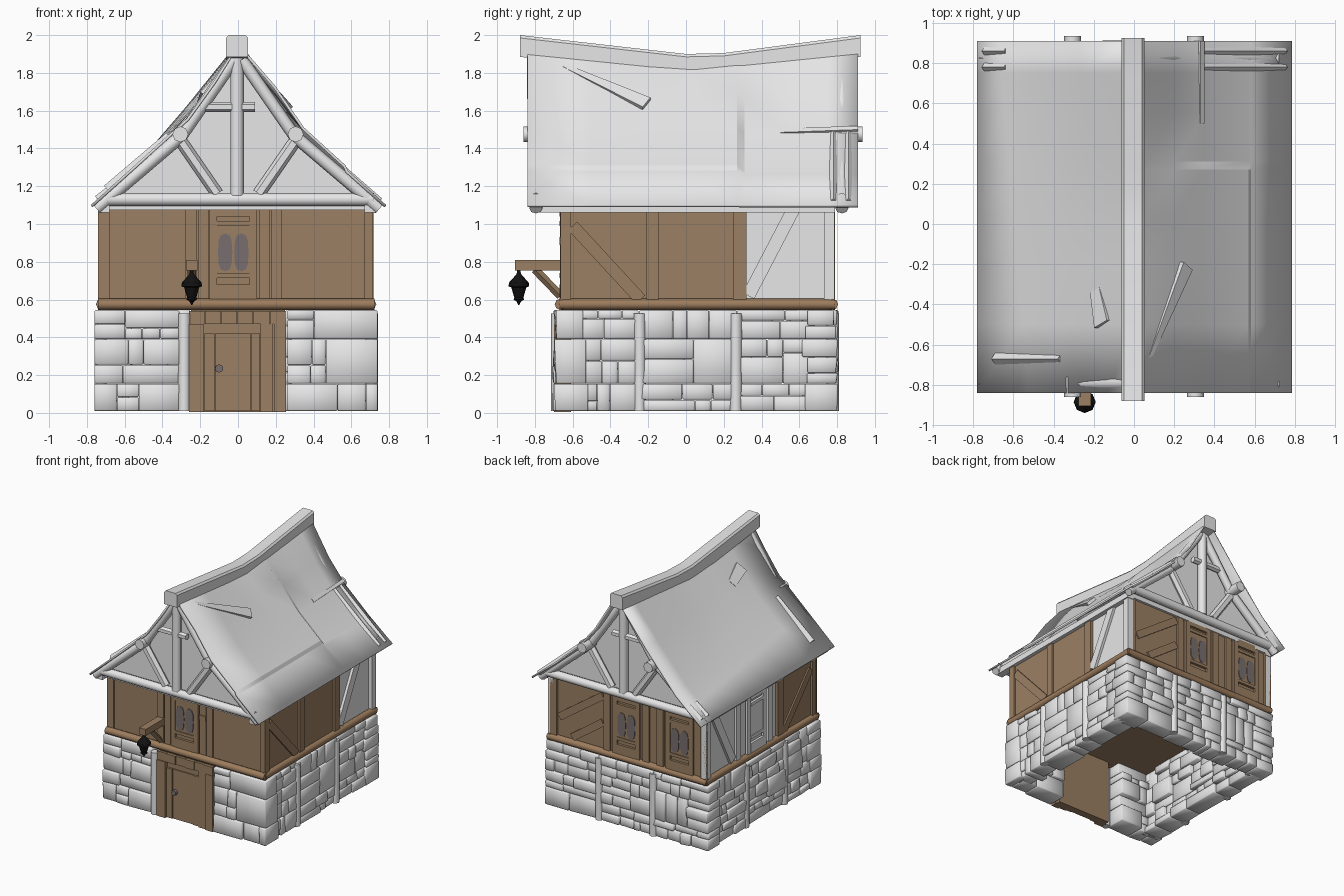
import bpy, bmesh, math, random
from mathutils import Vector

if "Cube" in bpy.data.objects:
    bpy.data.objects.remove(bpy.data.objects["Cube"])

random.seed(11)

def material(name, rgb):
    m = bpy.data.materials.new(name)
    m.diffuse_color = (*rgb, 1)
    m.use_nodes = True
    m.node_tree.nodes["Principled BSDF"].inputs["Base Color"].default_value = m.diffuse_color
    return m

WHITE = material("pale_plaster", (0.8, 0.8, 0.8))
WOOD = material("brown_wood", (0.33, 0.215, 0.125))
BEAM = material("warm_beam_wood", (0.34, 0.205, 0.11))
GLASS = material("purple_grey_glass", (0.19, 0.155, 0.16))
BLACK = material("black_iron", (0.006, 0.006, 0.006))

def finish(name, bm, mat, smooth=0):
    bmesh.ops.recalc_face_normals(bm, faces=bm.faces)
    me = bpy.data.meshes.new(name)
    bm.to_mesh(me)
    bm.free()
    me.materials.append(mat)
    ob = bpy.data.objects.new(name, me)
    bpy.context.collection.objects.link(ob)
    if smooth:
        bpy.ops.object.select_all(action='DESELECT')
        ob.select_set(True)
        bpy.context.view_layer.objects.active = ob
        bpy.ops.object.shade_smooth_by_angle(angle=math.radians(smooth))
    return ob

# wall faces: a runs along the wall, o points outwards
FACES = {"front": lambda a, z, o: (a, -0.65 - o, z), "back": lambda a, z, o: (a, 0.77 + o, z),
         "right": lambda a, z, o: (0.70 + o, a, z), "left": lambda a, z, o: (-0.72 - o, a, z)}

def loft(name, rings, mat, smooth=0):
    bm = bmesh.new()
    vs = [[bm.verts.new(p) for p in ring] for ring in rings]
    n = len(vs[0])
    for r, s in zip(vs, vs[1:]):
        for i in range(n):
            bm.faces.new((r[i], r[(i + 1) % n], s[(i + 1) % n], s[i]))
    bm.faces.new(vs[0])
    bm.faces.new(vs[-1])
    return finish(name, bm, mat, smooth)

def prism(name, face, pts, o0, o1, mat):
    return loft(name, [[FACES[face](a, z, o) for a, z in pts] for o in (o0, o1)], mat)

def board(name, face, a0, a1, z0, z1, o0=0, o1=0.015, mat=WOOD):
    return prism(name, face, [(a0, z0), (a1, z0), (a1, z1), (a0, z1)], o0, o1, mat)

def brace(name, face, p, q, w, o0=0, o1=0.012, mat=WOOD):
    p, q = Vector(p), Vector(q)
    d = (q - p).normalized() * w / 2
    n = Vector((-d.y, d.x))
    return prism(name, face, [p - n, q - n, q + n, p + n], o0, o1, mat)

def box(name, x0, x1, y0, y1, z0, z1, mat):
    return board(name, "front", x0, x1, z0, z1, -0.65 - y0, -0.65 - y1, mat)

def log(name, p, q, r, mat, sides=8, r2=None):
    p, q = Vector(p), Vector(q)
    bm = bmesh.new()
    bmesh.ops.create_cone(bm, cap_ends=True, segments=sides, radius1=r,
                          radius2=r if r2 is None else r2, depth=(q - p).length)
    bmesh.ops.rotate(bm, verts=bm.verts, matrix=(q - p).to_track_quat('Z', 'Y').to_matrix())
    bmesh.ops.translate(bm, verts=bm.verts, vec=(p + q) / 2)
    return finish(name, bm, mat, 50)

# stone base: irregular blocks from recursive splitting
def split(a0, a1, z0, z1):
    w, h = a1 - a0, z1 - z0
    if h > 0.24 or (h > 0.14 and random.random() < 0.35):
        t = z0 + h * random.uniform(0.3, 0.7)
        return split(a0, a1, z0, t) + split(a0, a1, t, z1)
    if w > 0.34 or (w > 0.17 and random.random() < 0.5):
        t = a0 + w * random.uniform(0.3, 0.7)
        return split(a0, t, z0, z1) + split(t, a1, z0, z1)
    return [(a0, a1, z0, z1)]

def stone_wall(face, spans, out):
    bm, f = bmesh.new(), FACES[face]
    courses = (0.01, 0.155, 0.39, 0.545)
    blocks = [b for s in spans for c in zip(courses, courses[1:]) for b in split(*s, *c)]
    for a0, a1, z0, z1 in blocks:
        o1, o0 = out - random.uniform(0, 0.02), out - random.uniform(0.15, 0.2)
        vs = {(i, j, k): bm.verts.new(f(a, z, o - k * random.uniform(0, .014)))
              for i, a in enumerate((a0 + .001, a1 - .001))
              for j, z in enumerate((z0 + .001, z1 - .001)) for k, o in enumerate((o0, o1))}
        for ax in range(3):
            for s in (0, 1):
                keys = [[u, v] for u, v in ((0, 0), (0, 1), (1, 1), (1, 0))]
                for key in keys:
                    key.insert(ax, s)
                bm.faces.new([vs[tuple(key)] for key in keys])
    bmesh.ops.recalc_face_normals(bm, faces=bm.faces)
    bmesh.ops.bevel(bm, geom=bm.edges[:], offset=0.006, segments=1, affect='EDGES')
    finish(face + "_stones", bm, WHITE, 50)

stone_wall("front", [(-0.76, -0.31), (0.26, 0.74)], 0.06)
stone_wall("back", [(-0.76, -0.25), (-0.25, 0.25), (0.25, 0.74)], 0.04)
for side in ("left", "right"):
    stone_wall(side, [(-0.6, -0.25), (-0.25, 0.27), (0.27, 0.68)], 0.04)

# round posts set into the stone walls
for i, (x, y) in enumerate([(-0.285, -0.682), (-0.25, 0.778), (0.25, 0.778), (0.708, -0.245),
                            (0.708, 0.265), (-0.728, -0.245), (-0.728, 0.265)]):
    log(f"stone_wall_post_{i}", (x, y, 0.01), (x, y, 0.525), 0.033, WHITE)

# door with frame and planks
board("door_backing", "front", -0.25, 0.25, 0.005, 0.545, -0.04, 0.02)
for i, (a0, a1) in enumerate([(-0.26, -0.18), (0.19, 0.255), (0.12, 0.185)]):
    board(f"door_jamb_{i}", "front", a0, a1, 0.005, 0.47, 0, 0.05 if i < 2 else 0.04)
for i in range(6):
    a = -0.26 + i * 0.0858
    board(f"door_lintel_{i}", "front", a, a + 0.083, 0.47, 0.54, 0, 0.04 + 0.006 * (i % 2))
for i, (a0, a1) in enumerate([(-0.177, -0.125), (-0.122, 0.065), (0.068, 0.117)]):
    board(f"door_plank_{i}", "front", a0, a1, 0.01, 0.42, 0, 0.037 - 0.007 * (i % 2))
log("door_knob", (-0.1, -0.68, 0.235), (-0.1, -0.705, 0.235), 0.022, GLASS)

# storey floor and sill logs
box("storey_floor", -0.7, 0.68, -0.64, 0.76, 0.545, 0.575, WOOD)
for y in (-0.665, 0.775):
    log("cross_sill", (-0.742, y, 0.575), (0.722, y, 0.575), 0.03, BEAM)
for x in (0.702, -0.722):
    log("side_sill", (x, -0.67, 0.575), (x, 0.79, 0.575), 0.03, BEAM)

# upper storey wall panels
board("front_wall", "front", -0.72, 0.70, 0.57, 1.1, -0.03, 0)
board("back_wall", "back", -0.72, 0.70, 0.57, 1.1, -0.03, 0)
for side, a in (("right", 0.32), ("left", -0.16)):
    board(side + "_wall_wood", side, -0.65, a, 0.57, 1.1, -0.03, 0)
    board(side + "_wall_plaster", side, a, 0.77, 0.57, 1.1, -0.03, -0.01, WHITE)
    board(side + "_corner_post", side, 0.73, 0.785, 0.6, 1.1, -0.03, 0.02, WHITE)

# wall studs and braces
STUDS = {"front": [(-0.74, -0.68), (-0.28, -0.22), (-0.21, -0.155), (0.11, 0.17), (0.175, 0.23), (0.67, 0.715)],
         "back": [(-0.74, -0.68), (-0.34, -0.28), (-0.21, -0.15), (0.15, 0.21), (0.64, 0.70)],
         "right": [(-0.665, -0.61), (-0.21, -0.145), (0.25, 0.32)],
         "left": [(-0.665, -0.61), (-0.24, -0.16)]}
for face, spans in STUDS.items():
    for i, (a0, a1) in enumerate(spans):
        board(f"{face}_stud_{i}", face, a0, a1, 0.59, 1.1)
board("front_crosspiece", "front", 0.11, 0.17, 0.89, 0.93, 0, 0.02)
for side, x in (("right", 0.33), ("left", 0.42)):
    brace(side + "_brace", side, (-0.6, 0.99), (-0.24, 0.6), 0.065)
    brace(side + "_pale_brace", side, (x, 0.62), (x + 0.24, 1.08), 0.07, -0.02, 0.012, WHITE)
brace("back_brace_upper", "back", (0.62, 0.76), (0.22, 1.04), 0.06)
brace("back_brace_lower", "back", (0.5, 0.62), (0.22, 0.82), 0.06)
for i, a in enumerate((-0.1, 0.32)):
    board(f"left_pale_stud_{i}", "left", a, a + 0.06, 0.6, 1.1, -0.02, 0.012, WHITE)

# windows: frame, rounded panes and infill boards
def window(face, c, mat=WOOD):
    board(face + "_window_panel", face, c - 0.085, c + 0.085, 0.74, 0.99, 0, 0.012, mat)
    for s in (-1, 1):
        m = c + s * 0.105
        board(face + "_window_side", face, m - 0.02, m + 0.02, 0.6, 1.09, 0, 0.018, mat)
        pts = [(c + s * 0.043 + 0.038 * math.copysign(abs(math.cos(t)) ** 0.7, math.cos(t)),
                0.85 + 0.1 * math.copysign(abs(math.sin(t)) ** 0.7, math.sin(t)))
               for t in (k * math.tau / 12 for k in range(12))]
        if mat is WOOD:
            prism(face + "_window_pane", face, pts, 0.01, 0.017, GLASS)
    for z0, z1 in ((0.6, 0.68), (0.715, 0.74), (0.99, 1.015), (1.04, 1.1)):
        board(face + "_window_board", face, c - 0.085, c + 0.085, z0, z1, 0, 0.02, mat)

for face, c, mat in (("front", -0.025, WOOD), ("back", 0, WOOD), ("back", -0.49, WOOD), ("left", 0.12, WHITE)):
    window(face, c, mat)

# lantern on a bracket
box("lantern_arm", -0.275, -0.215, -0.905, -0.64, 0.755, 0.81, WOOD)
log("lantern_arm_brace", (-0.245, -0.8, 0.76), (-0.245, -0.665, 0.62), 0.022, WOOD, 4)
LANTERN = [(0.755, 0.008), (0.735, 0.012), (0.72, 0.025), (0.69, 0.052), (0.67, 0.055),
           (0.665, 0.04), (0.61, 0.024), (0.6, 0.028), (0.59, 0.012), (0.57, 0.002)]
for (z0, r0), (z1, r1) in zip(LANTERN, LANTERN[1:]):
    log("lantern_part", (-0.245, -0.885, z0), (-0.245, -0.885, z1), r0, BLACK, 8, r1)

# attic floor and eave plates
box("attic_floor", -0.7, 0.69, -0.78, 0.79, 1.075, 1.1, WHITE)
for x in (0.70, -0.71):
    box("eave_plate", x - 0.03, x + 0.03, -0.81, 0.79, 1.06, 1.11, WHITE)

# gable panels and timber frames at both ends
for face, base, tip in (("front", 0.11, 0.21), ("back", 0.02, 0.165)):
    F = FACES[face]
    prism(face + "_gable_panel", face, [(-0.72, 1.1), (0.71, 1.1), (0.31, 1.46), (0, 1.86), (-0.31, 1.46)],
          base - 0.02, base, WHITE)
    o = base + 0.035
    log(face + "_tie_beam", F(-0.7, 1.13, o), F(0.72, 1.13, o), 0.035, WHITE)
    log(face + "_king_post", F(-0.005, 1.15, o), F(-0.005, 1.89, o), 0.036, WHITE)
    log(face + "_collar", F(-0.2, 1.62, o), F(0.09, 1.62, o), 0.026, WHITE, 6)
    for s in (-1, 1):
        log(face + "_lower_rafter", F(s * 0.75, 1.082, o), F(s * 0.3, 1.465, o), 0.034, WHITE)
        log(face + "_upper_rafter", F(s * 0.3, 1.465, o), F(s * 0.02, 1.87, o), 0.033, WHITE)
        log(face + "_gable_brace", F(s * 0.31, 1.45, o - .01), F(s * 0.11, 1.16, o - .01), 0.033, WHITE, 6)
        log(face + "_purlin_end", F(s * 0.305, 1.475, base), F(s * 0.305, 1.475, tip), 0.042, WHITE)

# sagging roof: one profile per row, left crease drifting outwards, raised sheet at right front
bm, rows = bmesh.new(), []
for y in (-0.84, -0.5, -0.2, 0.04, 0.27, 0.31, 0.55, 0.75, 0.91):
    R, t = 1.87 + 0.085 * abs(y) / 0.84, (y + 0.84) / 1.75
    c, zc = 0.27 + 0.28 * t, 1.56 - 0.26 * t
    prof = [(-0.78, 1.1), (-(c + 0.78) / 2, (zc + 1.1) / 2), (-c, zc), (-c / 2, (R + zc) / 2 - 0.01), (0, R)]
    if y < 0.3:
        prof += [(0.06, R - 0.065), (0.2, R * 0.6 + 0.555), (0.35, 1.51), (0.57, 1.31), (0.582, 1.282)]
    else:
        prof += [(0.06, R - 0.07), (0.2, 1.66), (0.35, 1.475), (0.57, 1.275), (0.582, 1.265)]
    rows.append([bm.verts.new((x, y, z)) for x, z in prof + [(0.785, 1.1)]])
for r, s in zip(rows, rows[1:]):
    for i in range(len(r) - 1):
        bm.faces.new((r[i], r[i + 1], s[i + 1], s[i]))
mod = finish("roof", bm, WHITE, 20).modifiers.new("thickness", 'SOLIDIFY')
mod.thickness, mod.offset = 0.015, -1

# ridge beam following the sag
SECTION = [(-0.058, -0.115), (0.058, -0.115), (0.058, -0.015), (0.045, 0), (-0.045, 0), (-0.058, -0.015)]
loft("ridge_beam", [[(x - 0.005, y, z + d) for x, d in SECTION]
                    for y, z in ((-0.88, 2.0), (0.0, 1.9), (0.2, 1.905), (0.925, 2.0))], WHITE, 40)

# frame timbers breaking through the roof skin
log("right_roof_strut", (0.06, -0.7, 1.86), (0.24, -0.21, 1.62), 0.012, WHITE, 4, 0.055)
log("left_roof_strut", (-0.13, -0.5, 1.7), (-0.17, -0.33, 1.64), 0.07, WHITE, 4, 0.05)
for y in (0.78, 0.86):
    log("exposed_rafter", (0.33, y, 1.485), (0.75, y, 1.12), 0.02, WHITE, 4)
    log("exposed_left_stub", (-0.63, y, 1.21), (-0.74, y, 1.125), 0.028, WHITE, 4)
log("exposed_purlin", (0.33, 0.5, 1.485), (0.33, 0.91, 1.5), 0.02, WHITE, 4)
log("exposed_left_rafter", (-0.36, -0.67, 1.46), (-0.69, -0.67, 1.18), 0.03, WHITE, 4)
